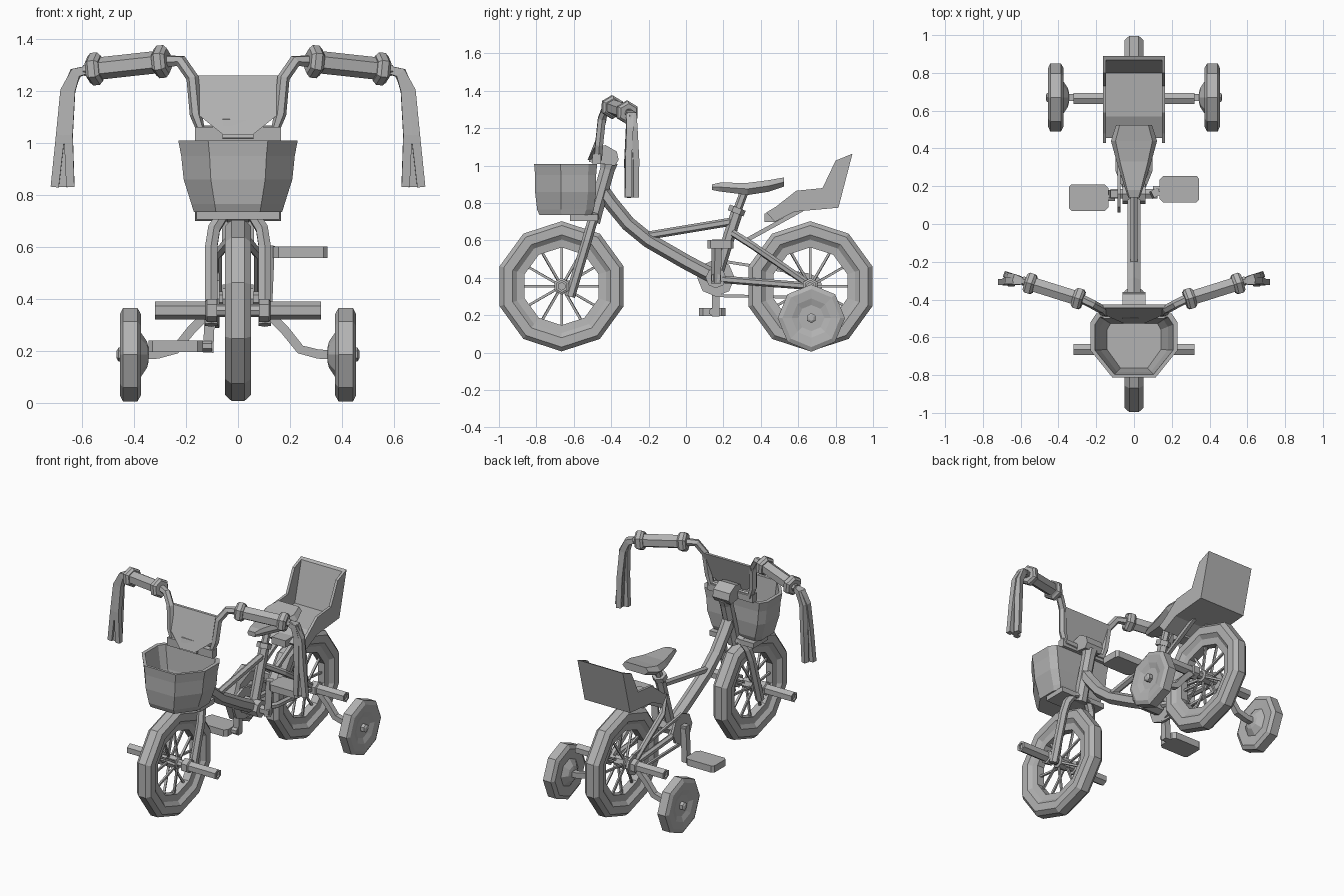
import bpy, bmesh
from math import sin, cos, pi
from mathutils import Vector

cube = bpy.data.objects.get("Cube")
if cube:
    bpy.data.objects.remove(cube)

GREY = (0.45, 0.45, 0.45, 1)
grey = bpy.data.materials.new("plain_grey")
grey.use_nodes = True
grey.diffuse_color = GREY
grey.node_tree.nodes["Principled BSDF"].inputs["Base Color"].default_value = GREY


def loft(name, rings, mirror=False, closed=False, cap=True):
    """Skin a list of point rings, optionally mirrored over x."""
    bm = bmesh.new()
    rows = [[bm.verts.new(p) for p in ring] for ring in rings]
    n = len(rows[0])
    pairs = list(zip(rows, rows[1:]))
    if closed:
        pairs.append((rows[-1], rows[0]))
    for a, b in pairs:
        for i in range(n):
            j = (i + 1) % n
            bm.faces.new((a[i], a[j], b[j], b[i]))
    if cap and not closed:
        bm.faces.new(rows[0])
        bm.faces.new(rows[-1])
    bmesh.ops.recalc_face_normals(bm, faces=bm.faces)
    mesh = bpy.data.meshes.new(name)
    bm.to_mesh(mesh)
    bm.free()
    mesh.materials.append(grey)
    obj = bpy.data.objects.new(name, mesh)
    bpy.context.collection.objects.link(obj)
    if mirror:
        obj.modifiers.new("mirror", "MIRROR")
    return obj


def sweep(name, points, radius, sides=6, mirror=False):
    """Tube along a path, radius may vary per point."""
    pts = [Vector(p) for p in points]
    radii = radius if isinstance(radius, list) else [radius] * len(pts)
    rings, turn, last = [], None, None
    for i, p in enumerate(pts):
        t = (pts[min(i + 1, len(pts) - 1)] - pts[max(i - 1, 0)]).normalized()
        turn = last.rotation_difference(t) @ turn if last else t.to_track_quat("Z", "Y")
        last = t
        angles = [2 * pi * (k + 0.5) / sides for k in range(sides)]
        rings.append([p + turn @ Vector((cos(a), sin(a), 0)) * radii[i] for a in angles])
    return loft(name, rings, mirror)


def lathe(name, centre, profile, sides, mirror=False, closed=False):
    """Turn (radius, x) points around an axle, one corner at the top."""
    cx, cy, cz = centre
    rings = [[(cx + x, cy + r * sin(2 * pi * k / sides), cz + r * cos(2 * pi * k / sides))
              for k in range(sides)] for r, x in profile]
    return loft(name, rings, mirror, closed)


def side_prism(name, outline, x0, x1, mirror=False):
    """Extrude a (y, z) outline across x."""
    return loft(name, [[(x, y, z) for y, z in outline] for x in (x0, x1)], mirror)


def box(name, lo, hi, mirror=False):
    (x0, y0, z0), (x1, y1, z1) = lo, hi
    return side_prism(name, [(y0, z0), (y1, z0), (y1, z1), (y0, z1)], x0, x1, mirror)


HUB_Z, FRONT_Y, REAR_Y = 0.355, -0.665, 0.665

# Main wheels with spokes, hubs and foot pegs
half_tyre = [(0.348, 0.025), (0.325, 0.05), (0.275, 0.05), (0.25, 0.03), (0.208, 0.025)]
tyre = half_tyre + [(r, -x) for r, x in reversed(half_tyre)]
for place, y in (("front", FRONT_Y), ("rear", REAR_Y)):
    hub = (0, y, HUB_Z)
    lathe(place + "_tyre", hub, tyre, 10, closed=True)
    lathe(place + "_hub", hub, [(0.025, -0.1), (0.025, -0.04), (0.04, -0.035),
                                (0.04, 0.035), (0.025, 0.04), (0.025, 0.1)], 8)
    for k in range(12):
        a = 2 * pi * k / 12
        rim = (0, y + 0.215 * sin(a), HUB_Z + 0.215 * cos(a))
        sweep(place + "_spoke", [((-1) ** k * 0.03, y, HUB_Z), rim], 0.009, 4)
    lathe(place + "_peg", hub, [(0.045, 0.08), (0.045, 0.12), (0.034, 0.125),
                                (0.034, 0.32), (0.02, 0.32), (0.02, 0.31)], 6, mirror=True)

# Stabiliser wheels and arms
stab = (0.415, REAR_Y + 0.005, 0.185)
lathe("stabiliser_wheel", stab,
      [(0.03, -0.07), (0.05, -0.065), (0.09, -0.038), (0.155, -0.042), (0.18, -0.028),
       (0.18, 0.028), (0.155, 0.04), (0.105, 0.034), (0.07, 0.022), (0.02, 0.022)],
      8, mirror=True)
lathe("stabiliser_nut", stab, [(0.027, 0.01), (0.027, 0.045), (0.015, 0.052)], 6, mirror=True)
sweep("stabiliser_arm", [(0.08, 0.67, 0.35), (0.13, 0.67, 0.33), (0.18, 0.67, 0.28),
                         (0.24, 0.67, 0.205), (0.31, 0.67, 0.187), (0.36, 0.67, 0.185)],
      0.025, 4, mirror=True)

# Fork, head tube and stem
sweep("fork_leg", [(0.103, -0.62, 0.30), (0.103, -0.53, 0.60), (0.092, -0.51, 0.67),
                   (0.06, -0.495, 0.72), (0, -0.485, 0.735)], 0.027, 6, mirror=True)
box("fork_dropout", (0.085, -0.69, 0.325), (0.105, -0.60, 0.385), mirror=True)
sweep("head_tube", [(0, -0.50, 0.70), (0, -0.485, 0.75), (0, -0.42, 0.98), (0, -0.41, 1.02)],
      [0.045, 0.042, 0.042, 0.05], 8)
side_prism("stem", [(-0.52, 1.02), (-0.38, 1.0), (-0.36, 1.03), (-0.37, 1.075),
                    (-0.43, 1.11), (-0.50, 1.09)], -0.06, 0.06)

# Handlebar, grips and streamers
sweep("handlebar", [(0, -0.47, 1.04), (0.14, -0.47, 1.045), (0.162, -0.465, 1.11),
                    (0.175, -0.45, 1.25), (0.22, -0.425, 1.315), (0.27, -0.40, 1.315),
                    (0.59, -0.30, 1.28)], 0.024, 6, mirror=True)
grip_in, grip_out = Vector((0.295, -0.395, 1.313)), Vector((0.55, -0.315, 1.285))
along = (grip_out - grip_in).normalized() * 0.022
sweep("grip", [grip_in, grip_out], 0.043, 6, mirror=True)
for end in (grip_in, grip_out):
    sweep("grip_collar", [end - along * 1.2, end - along * 0.6, end + along * 0.6,
                          end + along * 1.2], [0.05, 0.063, 0.063, 0.05], 6, mirror=True)
for dx, dy in ((-0.03, -0.02), (0.03, -0.015), (0.0, 0.022), (0.0, -0.005)):
    sweep("streamer", [(0.575, -0.305, 1.283), (0.625, -0.295 + dy / 3, 1.27),
                       (0.655 + dx / 3, -0.293 + dy / 2, 1.20),
                       (0.668 + dx / 2, -0.293 + dy, 1.03), (0.675 + dx, -0.293 + dy, 0.83)],
          [0.02, 0.028, 0.026, 0.024, 0.022], 4, mirror=True)

# Front shield, slightly curved around the bars
right_edge = [(0.055, 1.03), (0.155, 1.11), (0.175, 1.24), (0.165, 1.26)]
shield = [(-x, z) for x, z in right_edge] + [(x, z) for x, z in reversed(right_edge)]
loft("front_shield", [[(x, d - 0.53 + 0.22 * (z - 1.03) + 1.3 * x * x, z) for x, z in shield]
                      for d in (0, 0.018)])

# Basket: outer skin, rim and inner skin
plan = [(0.2, -0.475), (0.23, -0.52), (0.23, -0.67), (0.115, -0.812)]
plan += [(-x, y) for x, y in reversed(plan)]


def basket_ring(z, sx, sy, inset=0.0):
    return [(x * (sx - inset), -0.65 + (y + 0.65) * (sy - inset), z) for x, y in plan]


loft("basket", [basket_ring(0.735, 0.74, 0.82), basket_ring(0.765, 0.78, 0.90),
                basket_ring(0.86, 0.91, 0.97), basket_ring(0.95, 0.95, 0.97),
                basket_ring(1.01, 1.0, 1.0), basket_ring(1.01, 1.0, 1.0, 0.1),
                basket_ring(0.86, 0.88, 0.92, 0.1), basket_ring(0.76, 0.72, 0.8, 0.1)])
box("basket_bracket", (-0.16, -0.62, 0.705), (0.16, -0.47, 0.738))
box("basket_hanger", (-0.165, -0.50, 1.01), (0.165, -0.455, 1.062))

# Frame tubes
sweep("down_tube", [(0, -0.45, 0.87), (0, -0.40, 0.80), (0, -0.31, 0.69), (0, -0.20, 0.60),
                    (0, 0.0, 0.485), (0, 0.15, 0.405)], 0.04, 6)
sweep("top_tube", [(0, -0.21, 0.625), (0, 0.24, 0.70)], 0.022, 6)
sweep("seat_tube", [(0, 0.16, 0.40), (0, 0.275, 0.76)], 0.032, 6)
sweep("seat_clamp", [(0, 0.265, 0.745), (0, 0.277, 0.775)], 0.045, 6)
sweep("seat_post", [(0, 0.27, 0.75), (0, 0.315, 0.87)], 0.023, 6)
sweep("seat_stay", [(0.02, 0.25, 0.64), (0.08, 0.36, 0.57), (0.08, REAR_Y, 0.36)],
      0.02, 6, mirror=True)
sweep("chain_stay", [(0.03, 0.16, 0.395), (0.08, 0.28, 0.385), (0.08, REAR_Y, 0.355)],
      0.02, 6, mirror=True)

# Saddle
loft("saddle", [[(-w, y, (lo + hi) / 2), (-w * 0.8, y, hi), (w * 0.8, y, hi),
                 (w, y, (lo + hi) / 2), (w * 0.7, y, lo), (-w * 0.7, y, lo)]
                for y, w, lo, hi in ((0.14, 0.03, 0.87, 0.90), (0.18, 0.045, 0.862, 0.909),
                                     (0.33, 0.092, 0.843, 0.908), (0.44, 0.122, 0.86, 0.922),
                                     (0.525, 0.095, 0.888, 0.937))])

# Rear carrier seat: side walls, floor, back and strut
wall = [(0.475, 0.70), (0.43, 0.75), (0.48, 0.78), (0.59, 0.866), (0.73, 0.88),
        (0.80, 1.027), (0.89, 1.064), (0.815, 0.775), (0.58, 0.754)]
side_prism("carrier_side", wall, 0.148, 0.165, mirror=True)
side_prism("carrier_floor_and_back",
           [(0.475, 0.70), (0.58, 0.754), (0.815, 0.775), (0.89, 1.064), (0.868, 1.055),
            (0.80, 0.795), (0.57, 0.775), (0.455, 0.72)], -0.155, 0.155)
sweep("carrier_strut", [(0.05, 0.33, 0.605), (0.05, 0.62, 0.765)], 0.016, 4, mirror=True)
box("carrier_clamp", (-0.05, 0.42, 0.70), (0.05, 0.50, 0.745))

# Cranks, chainring and chain
crank_y, crank_z = 0.16, 0.40
bracket = (0, crank_y, crank_z)
lathe("bottom_bracket", bracket, [(0.055, -0.06), (0.055, 0.06)], 8)
lathe("crank_axle", bracket, [(0.028, -0.125), (0.028, 0.125)], 6)
lathe("chainring", bracket, [(0.1, -0.088), (0.1, -0.072)], 8)
lathe("rear_sprocket", (0, REAR_Y, HUB_Z), [(0.065, -0.088), (0.065, -0.072)], 8)
for s in (1, -1):
    sweep("chain", [(-0.08, crank_y, crank_z + s * 0.095),
                    (-0.08, REAR_Y, HUB_Z + s * 0.06)], 0.011, 4)

# One pedal up, one pedal down
for side, s, py, pz in (("left", 1, 0.185, 0.58), ("right", -1, 0.14, 0.218)):
    sweep(side + "_crank", [(s * 0.105, crank_y, crank_z - s * 0.03),
                            (s * 0.115, py - s * 0.02, pz + s * 0.025)], 0.028, 4)
    sweep(side + "_pedal_axle", [(s * 0.1, py, pz), (s * 0.16, py, pz)], 0.02, 6)
    loft(side + "_pedal", [[(s * x, py + y, pz + z) for x, y in
                            ((0.135, -0.05), (0.155, -0.07), (0.33, -0.07), (0.345, -0.055),
                             (0.345, 0.055), (0.33, 0.07), (0.155, 0.07), (0.135, 0.05))]
                           for z in (-0.022, 0.022)])
